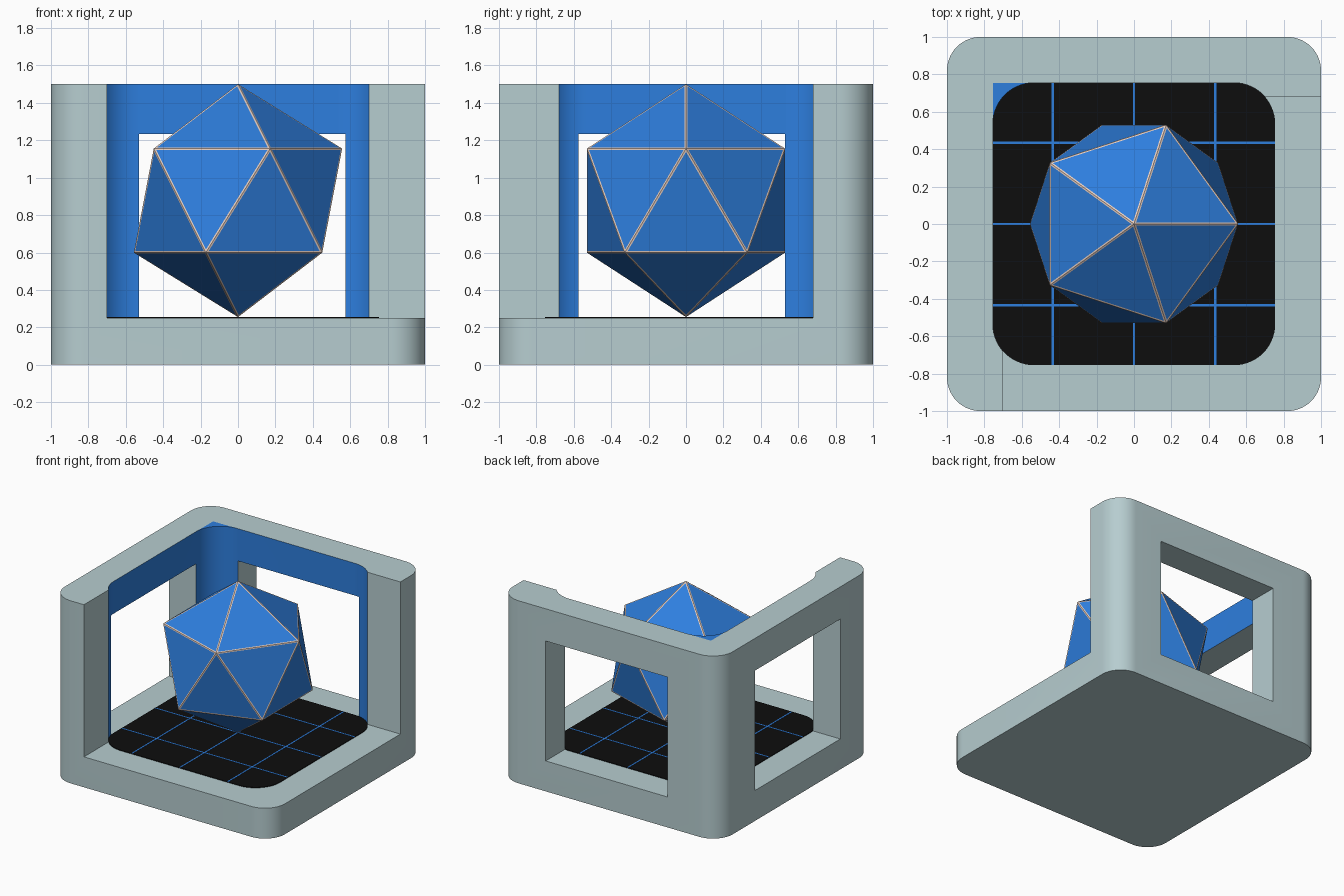
import bpy, bmesh, math
from mathutils import Vector

cube = bpy.data.objects.get("Cube")
if cube:
    bpy.data.objects.remove(cube, do_unlink=True)


def material(name, rgb):
    m = bpy.data.materials.new(name)
    m.use_nodes = True
    m.diffuse_color = (*rgb, 1)
    m.node_tree.nodes["Principled BSDF"].inputs["Base Color"].default_value = (*rgb, 1)
    return m


GREY = material("pale_grey", (0.47, 0.61, 0.63))
BLUE = material("bright_blue", (0.027, 0.21, 0.73))
BLACK = material("near_black", (0.004, 0.004, 0.004))
PEACH = material("pale_peach", (0.82, 0.64, 0.55))

FLOOR, TOP = 0.25, 1.5
INNER, INNER_R = 0.755, 0.22


def arc(cx, cy, r, start, n=14):
    """Quarter circle, counter-clockwise from the start angle in degrees."""
    return [(cx + r * math.cos(math.radians(start + 90 * i / n)),
             cy + r * math.sin(math.radians(start + 90 * i / n))) for i in range(n + 1)]


def rounded_square(half, r, square_back_right=False):
    c = half - r
    pts = arc(c, c, r, 0)
    pts += [(-half, half)] if square_back_right else arc(-c, c, r, 90)
    return pts + arc(-c, -c, r, 180) + arc(c, -c, r, 270)


def rect(x0, x1, y0, y1):
    return [(x0, y0), (x1, y0), (x1, y1), (x0, y1)]


def prism(name, outline, z0, z1, *mats):
    bm = bmesh.new()
    low = [bm.verts.new((x, y, z0)) for x, y in outline]
    high = [bm.verts.new((x, y, z1)) for x, y in outline]
    bm.faces.new(low[::-1])
    bm.faces.new(high)
    n = len(outline)
    for i in range(n):
        j = (i + 1) % n
        bm.faces.new((low[i], low[j], high[j], high[i]))
    return finish(name, bm, mats)


def finish(name, bm, mats):
    bmesh.ops.recalc_face_normals(bm, faces=bm.faces)
    mesh = bpy.data.meshes.new(name)
    bm.to_mesh(mesh)
    bm.free()
    for m in mats:
        mesh.materials.append(m)
    ob = bpy.data.objects.new(name, mesh)
    bpy.context.collection.objects.link(ob)
    return ob


def activate(ob):
    bpy.ops.object.select_all(action='DESELECT')
    ob.select_set(True)
    bpy.context.view_layer.objects.active = ob


def cut(ob, outline, z1):
    """Cut a prism shape out of the object, down to floor level."""
    cutter = prism("cutter", outline, FLOOR, z1)
    cutter.hide_render = True
    mod = ob.modifiers.new("cut", 'BOOLEAN')
    mod.operation, mod.solver, mod.object = 'DIFFERENCE', 'EXACT', cutter
    activate(ob)
    bpy.ops.object.modifier_apply(modifier=mod.name)
    bpy.data.objects.remove(cutter, do_unlink=True)


def smooth(ob):
    activate(ob)
    bpy.ops.object.shade_smooth_by_angle(angle=math.radians(25))


# Frame: base with two windowed walls, hollowed from one rounded block
frame = prism("frame", rounded_square(1, 0.18), 0, TOP, GREY, BLUE)
cut(frame, rect(-0.7, 1.2, -1.2, 0.68), 1.7)
cut(frame, rounded_square(INNER, INNER_R, True), 1.7)
cut(frame, rect(-0.53, 0.575, 0.6, 1.2), 1.235)
cut(frame, rect(-1.2, -0.6, -0.575, 0.53), 1.235)

# Inner faces of the hollow are blue
for p in frame.data.polygons:
    c = p.center
    vs = [frame.data.vertices[i].co for i in p.vertices]
    inside = all(abs(v.x) < INNER + 0.002 and abs(v.y) < INNER + 0.002 for v in vs)
    p.material_index = int(inside and abs(p.normal.z) < 0.5 and c.z > FLOOR + 0.01)
smooth(frame)

# Rounded filler in the inner corner
edge = INNER - INNER_R
corner = prism("inner_corner", [(-INNER, INNER)] + arc(-edge, edge, INNER_R, 90)[::-1],
               FLOOR, TOP, BLUE)
smooth(corner)

# Floor mat and its grid lines
prism("floor_mat", rounded_square(INNER, INNER_R), FLOOR, FLOOR + 0.005, BLACK)
for i, p in enumerate((-0.435, 0, 0.435)):
    w = 0.006
    prism(f"grid_line_across_{i}", rect(-INNER, INNER, p - w, p + w), FLOOR, FLOOR + 0.0065, BLUE)
    prism(f"grid_line_along_{i}", rect(p - w, p + w, -INNER, INNER), FLOOR, FLOOR + 0.0065, BLUE)

# Twenty-sided solid standing on its point, with pale seams between panels
R = 0.6225
mid, ring_r, ring_z = FLOOR + 0.005 + R, R * 2 / math.sqrt(5), R / math.sqrt(5)
bm = bmesh.new()
tip = bm.verts.new((0, 0, mid + R))
foot = bm.verts.new((0, 0, mid - R))


def ring(z, offset):
    return [bm.verts.new((ring_r * math.cos(math.radians(72 * i + offset)),
                          ring_r * math.sin(math.radians(72 * i + offset)), z)) for i in range(5)]


upper, lower = ring(mid + ring_z, 0), ring(mid - ring_z, 36)
for i in range(5):
    j = (i + 1) % 5
    bm.faces.new((tip, upper[i], upper[j]))
    bm.faces.new((upper[i], lower[i], upper[j]))
    bm.faces.new((lower[i], lower[j], upper[j]))
    bm.faces.new((foot, lower[j], lower[i]))
bmesh.ops.recalc_face_normals(bm, faces=bm.faces)
seams = bmesh.ops.inset_individual(bm, faces=bm.faces[:], thickness=0.009, use_even_offset=True)
for f in seams["faces"]:
    f.material_index = 1
finish("twenty_sided_solid", bm, (BLUE, PEACH))
